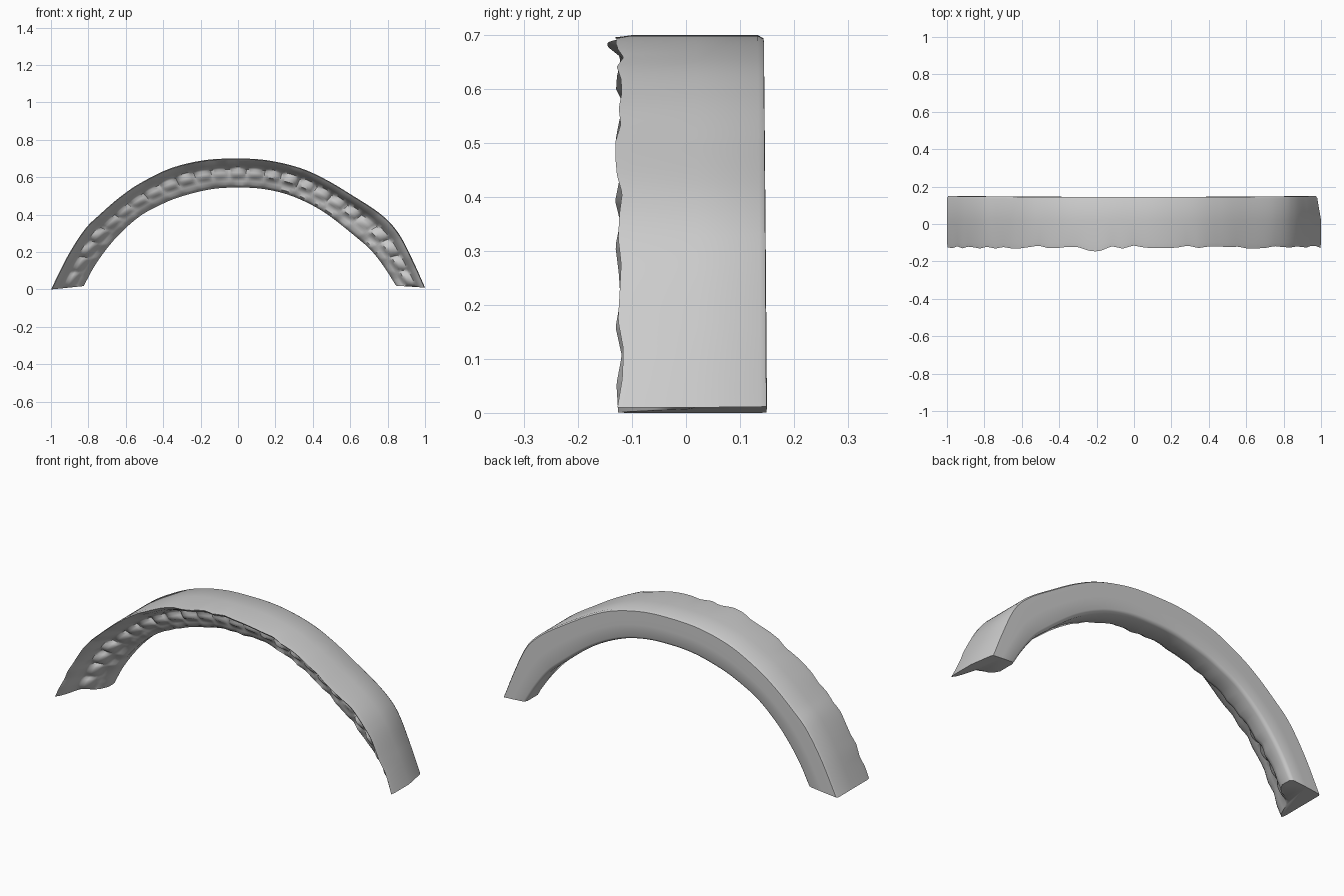
import bpy, bmesh, math, random
from mathutils import Vector

if "Cube" in bpy.data.objects:
    bpy.data.objects.remove(bpy.data.objects["Cube"])

random.seed(7)
STATIONS = 240
LUMPS = 25

# Front-view edges of the arch (x, z), left foot to right foot
OUTER = [(-1, 0), (-.91, .18), (-.82, .32), (-.74, .4), (-.63, .495), (-.52, .57), (-.36, .648),
         (-.18, .691), (0, .7), (.16, .69), (.33, .65), (.465, .59), (.6, .51), (.76, .405),
         (.855, .305), (.93, .165), (1, .01)]
INNER = [(-.825, .018), (-.77, .12), (-.7, .22), (-.62, .31), (-.52, .395), (-.42, .45), (-.31, .495),
         (-.15, .535), (0, .545), (.15, .535), (.3, .495), (.465, .41), (.65, .265), (.72, .2),
         (.785, .115), (.845, .02)]

# Cross-section: (outer-to-inner fraction, y, lump amount, raggedness)
PROFILE = [(.04, .149, 0, 0), (0, .138, 0, 0), (0, .02, 0, 0), (0, -.1, 0, .2), (.025, -.122, 0, 1),
           (.12, -.106, 0, .9), (.22, -.07, 0, .5), (.3, -.03, .1, .2), (.37, -.01, .9, 0),
           (.48, -.002, 1, 0), (.59, .008, .9, 0), (.66, .02, .1, .1), (.78, .034, -.3, .2),
           (.9, .05, 0, .4), (1, .08, 0, .5), (1, .13, 0, 0), (.97, .143, 0, 0), (.9, .149, 0, 0),
           (.5, .15, 0, 0)]


def resample(points, count):
    """Smooth curve through the points, sampled evenly along its length."""
    p = [Vector(q) for q in points]
    p = [2 * p[0] - p[1]] + p + [2 * p[-1] - p[-2]]
    dense = []
    for a, b, c, d in zip(p, p[1:], p[2:], p[3:]):
        for k in range(30):
            t = k / 30
            dense.append(.5 * (2 * b + (c - a) * t + (2 * a - 5 * b + 4 * c - d) * t ** 2
                               + (3 * b - a - 3 * c + d) * t ** 3))
    dense.append(p[-2])
    run = [0]
    for a, b in zip(dense, dense[1:]):
        run.append(run[-1] + (b - a).length)
    out, j = [], 0
    for i in range(count):
        s = run[-1] * i / (count - 1)
        while j < len(run) - 2 and run[j + 1] < s:
            j += 1
        out.append(dense[j].lerp(dense[j + 1], (s - run[j]) / (run[j + 1] - run[j])))
    return out


def wobble(values, u):
    """Interpolated random values along the arch."""
    f = u * (len(values) - 1)
    i = min(int(f), len(values) - 2)
    return values[i] + (values[i + 1] - values[i]) * (f - i)


# Arch band: ragged front lip, a sloping front with a row of worn lumps, smooth back
outer, inner = resample(OUTER, STATIONS), resample(INNER, STATIONS)
rag = [random.uniform(-.01, .01) for _ in range(45)]
rag_in = [random.uniform(-.02, .02) for _ in range(50)]
height = [random.uniform(.02, .04) for _ in range(LUMPS + 1)]
# How far forward the inner edge comes, from left foot to right foot
forward = [0, .01, .03, .05, .055, .055, .06, .06, .06, .055, .03]
bm = bmesh.new()
rings = []
for i in range(STATIONS):
    u = i / (STATIONS - 1)
    lump = math.sqrt(abs(math.sin(math.pi * u * LUMPS))) * height[int(u * LUMPS)] - .014
    sag = -.024 * math.exp(-((outer[i].x + .22) / .09) ** 2)
    worn = max(0, (u - .86) / .14)  # the right foot is worn round at the back
    ring = []
    for t, y, bump, rough in PROFILE:
        noise = wobble(rag if t < .5 else rag_in, u)
        push = wobble(forward, u) * max(0, t - .2) / .8 if y < .1 else 0
        if y > .1 and t < .1:
            t += .13 * worn
        q = outer[i].lerp(inner[i], t)
        yy = y - push - bump * lump + rough * (noise + (sag if t < .3 else 0))
        yy -= .005 * math.sin(math.pi * u) if y > .1 else 0
        ring.append(bm.verts.new((q.x, yy, q.y)))
    rings.append(ring)
n = len(PROFILE)
for a, b in zip(rings, rings[1:]):
    for k in range(n):
        bm.faces.new((a[k], a[(k + 1) % n], b[(k + 1) % n], b[k]))
bm.faces.new(rings[0])
bm.faces.new(rings[-1])
bmesh.ops.recalc_face_normals(bm, faces=bm.faces)

mesh = bpy.data.meshes.new("stone_arch")
bm.to_mesh(mesh)
bm.free()
arch = bpy.data.objects.new("stone_arch", mesh)
bpy.context.collection.objects.link(arch)
bpy.context.view_layer.objects.active = arch
arch.select_set(True)
bpy.ops.object.shade_smooth_by_angle(angle=math.radians(50))
